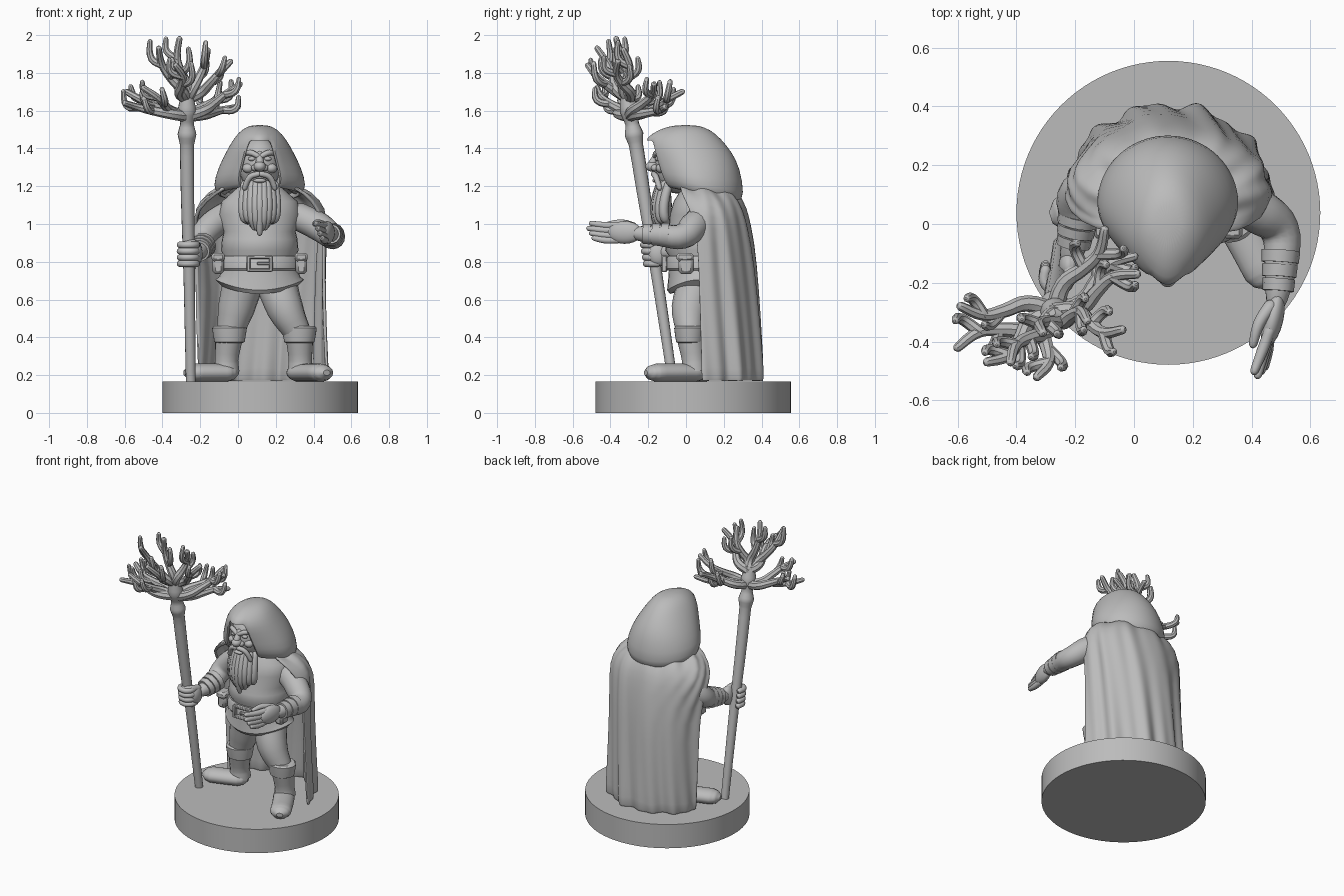
import bpy
import bmesh
import random
from math import sin, cos, pi, tau
from mathutils import Vector

random.seed(4)
default = bpy.data.objects.get("Cube")
if default:
    bpy.data.objects.remove(default)
stone = bpy.data.materials.new("plain grey")
stone.use_nodes = True
stone.diffuse_color = (0.5, 0.5, 0.5, 1)
stone.node_tree.nodes["Principled BSDF"].inputs["Base Color"].default_value = stone.diffuse_color
MID, FLOOR = 0.115, 0.165    # middle of the body in x, top of the base
parts = []

def finish(name, data):
    obj = bpy.data.objects.new(name, data)
    bpy.context.collection.objects.link(obj)
    data.materials.append(stone)
    parts.append(obj)
    return obj

def from_bmesh(name, bm):
    mesh = bpy.data.meshes.new(name)
    bm.to_mesh(mesh)
    bm.free()
    return finish(name, mesh)

def surface(name, rows, closed=True, bottom=True, top=True, skip=None):
    """Skin rows of points; skip(row, column) leaves a face out."""
    bm = bmesh.new()
    grid = [[bm.verts.new(p) for p in row] for row in rows]
    count = len(grid[0])
    for r in range(len(grid) - 1):
        for c in range(count if closed else count - 1):
            if not (skip and skip(r, c)):
                d = (c + 1) % count
                bm.faces.new((grid[r][c], grid[r][d], grid[r + 1][d], grid[r + 1][c]))
    if bottom:
        bm.faces.new(grid[0][::-1])
    if top:
        bm.faces.new(grid[-1])
    bmesh.ops.recalc_face_normals(bm, faces=bm.faces)
    return from_bmesh(name, bm)

def ring(z, cx, cy, rx, ry, count=32):
    return [(cx + rx * cos(tau * i / count), cy + ry * sin(tau * i / count), z) for i in range(count)]

def ball(name, loc, scale, turn=0):
    bm = bmesh.new()
    bmesh.ops.create_uvsphere(bm, u_segments=20, v_segments=12, radius=1)
    obj = from_bmesh(name, bm)
    obj.location, obj.scale, obj.rotation_euler.z = loc, scale, turn

def box(name, loc, size, bevel):
    bm = bmesh.new()
    bmesh.ops.create_cube(bm, size=1)
    bmesh.ops.scale(bm, vec=size, verts=bm.verts)
    obj = from_bmesh(name, bm)
    obj.location = loc
    obj.modifiers.new("Bevel", "BEVEL").width = bevel

def tube(name, path, rounded=True, sides=3):
    """Smooth tube through (x, y, z, radius) points."""
    pts = [(Vector(p[:3]), p[3]) for p in path]
    if rounded:
        for _ in range(2):
            (a, r), (b, _) = pts[0], pts[1]
            cap = [(a + (a - b).normalized() * r * k, r * s) for k, s in ((0.9, 0.3), (0.5, 0.8))]
            pts = (cap + pts)[::-1]
    curve = bpy.data.curves.new(name, "CURVE")
    curve.dimensions = "3D"
    curve.bevel_depth, curve.bevel_resolution = 1, sides
    curve.resolution_u, curve.use_fill_caps = 4, True
    spline = curve.splines.new("BEZIER")
    spline.bezier_points.add(len(pts) - 1)
    for bp, (co, r) in zip(spline.bezier_points, pts):
        bp.co, bp.radius = co, r
        bp.handle_left_type = bp.handle_right_type = "AUTO"
    return finish(name, curve)

def thicken(obj, depth):
    obj.modifiers.new("Solidify", "SOLIDIFY").thickness = depth
    obj.modifiers.new("Subdivision", "SUBSURF").levels = 1

def bands(name, a, b, radius):
    """Wrapped strips around a forearm."""
    a, b = Vector(a), Vector(b)
    for i in range(3):
        r = radius * (1 - 0.08 * i)
        tube(name, [(*a.lerp(b, i / 3), r), (*a.lerp(b, (i + 0.85) / 3), r * 0.96)], False, 5)

# Round base
surface("base", [ring(z, MID + 0.002, 0.038, 0.517, 0.517, 96) for z in (0, FLOOR)])
# Tunic with a hem that dips in the middle, then belt, buckle and pouches
body = [(0.63, 0.2, 0.16), (0.65, 0.235, 0.175), (0.72, 0.215, 0.168), (0.77, 0.2, 0.165),
        (0.83, 0.19, 0.165), (0.86, 0.205, 0.185), (0.92, 0.2, 0.18), (0.96, 0.19, 0.165),
        (1.05, 0.22, 0.16), (1.12, 0.2, 0.14), (1.2, 0.11, 0.09)]
surface("tunic", [[(x, y, h + (z < 0.7) * (x - MID) ** 2) for x, y, h in ring(z, MID, 0.075, rx, ry)]
                  for z, rx, ry in body])
surface("belt", [ring(z, MID, 0.075, 0.207 + g, 0.175 + g)
                 for z, g in ((0.755, 0), (0.765, 0.008), (0.82, 0.004), (0.83, -0.004))])
for side in (-1, 1):
    box("buckle_side", (MID + 0.06 * side, -0.115, 0.79), (0.02, 0.03, 0.085), 0.005)
    box("buckle_bar", (MID, -0.115, 0.79 + 0.035 * side), (0.13, 0.03, 0.018), 0.005)
    box("pouch", (MID + 0.22 * side, 0, 0.79), (0.06, 0.08, 0.11), 0.015)
    box("pouch_flap", (MID + 0.22 * side, -0.005, 0.825), (0.068, 0.088, 0.045), 0.012)
box("buckle_tongue", (MID + 0.02, -0.12, 0.79), (0.07, 0.02, 0.015), 0.004)
# Legs, boot cuffs and feet: hip, knee, calf, ankle, then the depth of the shin
legs = {"right": ((0.03, -0.01, -0.045, -0.06, 0.085), ((-0.06, 0.095), (-0.13, 0.07), (-0.225, 0.04))),
        "left": ((0.2, 0.25, 0.325, 0.33, 0.02), ((0.32, 0.05), (0.38, -0.05), (0.44, -0.16)))}
for side, ((hip, knee, calf, ankle, y), foot) in legs.items():
    tube(side + "_leg", [(hip, 0.07, 0.7, 0.11), (knee, y, 0.55, 0.097), (calf, y, 0.41, 0.068)], sides=6)
    tube(side + "_boot", [(calf, y, 0.42, 0.075), (ankle, y + 0.02, 0.28, 0.062),
                          (ankle, y + 0.025, 0.22, 0.068)], False, 6)
    surface(side + "_cuff", [ring(z, calf, y, r, r * 0.9) for z, r in (
        (0.37, 0.07), (0.375, 0.08), (0.42, 0.088), (0.45, 0.092), (0.46, 0.08))])
    shoe = tube(side + "_foot", [(*p, FLOOR + 0.068, 0.068) for p in foot], sides=6)
    shoe.scale.z, shoe.location.z = 0.7, FLOOR * 0.3
# Cape over the shoulders, trimmed on the right, with folds that deepen toward the hem
cape = [(1.21, 0.17, 0.14, 0.05, 0.6), (1.165, 0.285, 0.195, 0.08, 0.6), (1.08, 0.35, 0.22, 0.1, 0.4),
        (0.98, 0.355, 0.245, 0.1, 0.2), (0.8, 0.345, 0.285, 0.09, 0.08), (0.5, 0.345, 0.305, 0.09, 0.05),
        (0.3, 0.35, 0.315, 0.09, 0.03), (FLOOR, 0.355, 0.32, 0.09, 0.03)]
rows = []
for z, rx, ry, cy, spread in cape:
    row, trim = [], 0.35 * min(1, max(0, 4.6 - 4 * z))
    for i in range(91):
        t = -spread + (pi + 2 * spread - trim) * i / 90
        f = 1 + (0.02 + 0.025 * (1.2 - z)) * (sin(11 * t + 2 * z) + 0.7 * sin(19 * t + 5 * z + 1)) * 0.8
        row.append((MID + rx * f * cos(t), cy + ry * f * sin(t), z + 0.01 * sin(9 * t) * (z > FLOOR)))
    rows.append(row)
thicken(surface("cape", rows, closed=False, bottom=False, top=False), 0.018)
# Hood, egg shaped with an open front
hood = [(1.15, 0.075, 0.22, 0.205), (1.2, 0.072, 0.252, 0.24), (1.3, 0.05, 0.22, 0.236),
        (1.38, 0.018, 0.18, 0.226), (1.45, -0.015, 0.14, 0.203), (1.5, -0.01, 0.098, 0.14),
        (1.525, 0, 0.045, 0.06)]
rows = [[(MID + x * (1 - 0.28 * max(0, -y / ry) ** 2), cy + y, z - 0.2 * y * (z < 1.25))
         for x, y, _ in ring(z, 0, 0, rx, ry)] for z, cy, rx, ry in hood]
thicken(surface("hood", rows, bottom=False, skip=lambda r, c: r < 4 and 21 <= c <= 26), 0.025)
# Head and face
ball("head", (MID, -0.04, 1.31), (0.11, 0.125, 0.15))
ball("nose", (MID, -0.178, 1.305), (0.032, 0.037, 0.028))
tube("nose_bridge", [(MID, -0.15, 1.37, 0.017), (MID, -0.18, 1.32, 0.022)])
ball("lower_lip", (MID, -0.16, 1.23), (0.035, 0.018, 0.012))
for side in (-1, 1):
    ball("nostril", (MID + 0.027 * side, -0.165, 1.297), (0.018, 0.02, 0.018))
    ball("eye", (MID + 0.042 * side, -0.15, 1.345), (0.02, 0.014, 0.012))
    ball("cheek", (MID + 0.06 * side, -0.13, 1.295), (0.032, 0.03, 0.026))
    tube("brow", [(MID + 0.01 * side, -0.165, 1.36, 0.014), (MID + 0.05 * side, -0.152, 1.378, 0.016),
                  (MID + 0.085 * side, -0.12, 1.37, 0.01)])
    tube("moustache", [(MID + 0.008 * side, -0.172, 1.265, 0.015), (MID + 0.05 * side, -0.16, 1.25, 0.016),
                       (MID + 0.08 * side, -0.14, 1.19, 0.014)])
# Broad beard of overlapping locks
for i in range(-4, 5):
    x, y, tip = 0.022 * i, -0.16 + 0.003 * i * i, 0.95 + 0.015 * abs(i) + 0.012 * (i % 2)
    tube("beard_lock", [(MID + x * 0.9, y + 0.02, 1.21, 0.022), (MID + x, y - 0.005, 1.1, 0.026),
                        (MID + x * 0.9, y, 1.03, 0.025), (MID + x * 0.7, y + 0.015, tip, 0.014)])
ball("beard_core", (MID, -0.12, 1.1), (0.09, 0.045, 0.14))
# Left arm with an open hand
tube("left_arm", [(0.32, 0.09, 1.04, 0.075), (0.43, 0.04, 0.985, 0.077), (0.495, -0.02, 0.935, 0.067),
                  (0.5, -0.13, 0.94, 0.058), (0.485, -0.26, 0.95, 0.036)], sides=6)
bands("left_bracer", (0.5, -0.09, 0.94), (0.49, -0.235, 0.948), 0.066)
ball("left_palm", (0.472, -0.325, 0.955), (0.036, 0.095, 0.06), -0.23)
for i in range(4):
    z, reach = 0.915 + 0.026 * i, 0.014 * abs(i - 2)
    tube("left_finger", [(0.463, -0.36, z, 0.019), (0.455 - 0.006 * i, -0.43, z, 0.019),
                         (0.445 - 0.012 * i, -0.515 + reach, z + 0.01, 0.014)])
tube("left_thumb", [(0.465, -0.28, 0.985, 0.024), (0.425, -0.34, 1.005, 0.02), (0.405, -0.41, 1, 0.014)])
# Right arm gripping the staff
tube("right_arm", [(-0.04, 0.1, 1.05, 0.08), (-0.14, 0.12, 0.99, 0.075), (-0.195, 0.09, 0.92, 0.068),
                   (-0.19, 0, 0.875, 0.058), (-0.215, -0.11, 0.85, 0.038)], sides=6)
bands("right_bracer", (-0.187, 0.03, 0.885), (-0.208, -0.08, 0.856), 0.072)
ball("right_palm", (-0.222, -0.145, 0.842), (0.035, 0.055, 0.065))
for i in range(4):
    tube("right_finger", [(-0.262 + 0.046 * cos(0.3 - k), -0.165 - 0.005 * i + 0.046 * sin(0.3 - k),
                           0.79 + 0.033 * i, 0.018) for k in range(5)])
tube("right_thumb", [(-0.215, -0.13, 0.88, 0.022), (-0.235, -0.2, 0.9, 0.018), (-0.28, -0.22, 0.895, 0.014)])
# Staff with knobs
tube("staff", [(-0.25, -0.07, FLOOR, 0.026), (-0.258, -0.15, 0.7, 0.03), (-0.268, -0.23, 1.2, 0.036),
               (-0.27, -0.265, 1.42, 0.038), (-0.27, -0.275, 1.475, 0.05), (-0.27, -0.285, 1.53, 0.036),
               (-0.27, -0.3, 1.6, 0.05), (-0.27, -0.315, 1.69, 0.032)], False, 5)
# Branching crown of antler-like boughs, the tall ones starting higher
tips = [(-0.59, -0.28, 1.7), (-0.6, -0.42, 1.64), (-0.5, -0.47, 1.72), (-0.42, -0.47, 1.93),
        (-0.33, -0.52, 1.84), (-0.31, -0.37, 1.98), (-0.16, -0.33, 1.92), (-0.04, -0.36, 1.86),
        (0.01, -0.17, 1.74), (-0.1, -0.02, 1.7), (0, -0.11, 1.62)]
for n, tip in enumerate(tips):
    crown = Vector((-0.27, -0.3, 1.66 if tip[2] > 1.8 else 1.57))
    reach = Vector(tip) - crown
    across = reach.cross(Vector((0, 0, 1))).normalized()
    bough = [crown + Vector((reach.x * t, reach.y * t, reach.z * t ** 1.4)) + across * 0.025 * sin(tau * t)
             * (-1) ** n for t in (0, 0.3, 0.55, 0.75, 1)]
    tube("bough", [(*p, 0.032 - 0.004 * k) for k, p in enumerate(bough)], sides=2)
    for root, side in ((bough[2], -1), (bough[3], 1)):
        mid = root + reach.normalized() * 0.045 + across * side * random.uniform(0.045, 0.065)
        end = mid + reach.normalized() * 0.02 + Vector((0, 0, random.uniform(0.04, 0.08)))
        end.x, end.z = max(-0.615, end.x), min(1.98, end.z)
        tube("twig", [(*root, 0.021), (*mid, 0.019), (*end, 0.013)], sides=2)
# Turn the tubes into meshes and smooth everything
bpy.ops.object.select_all(action="DESELECT")
for obj in parts:
    obj.select_set(True)
bpy.context.view_layer.objects.active = next(o for o in parts if o.type == "CURVE")
bpy.ops.object.convert(target="MESH")
bpy.ops.object.shade_smooth_by_angle(angle=0.7)
